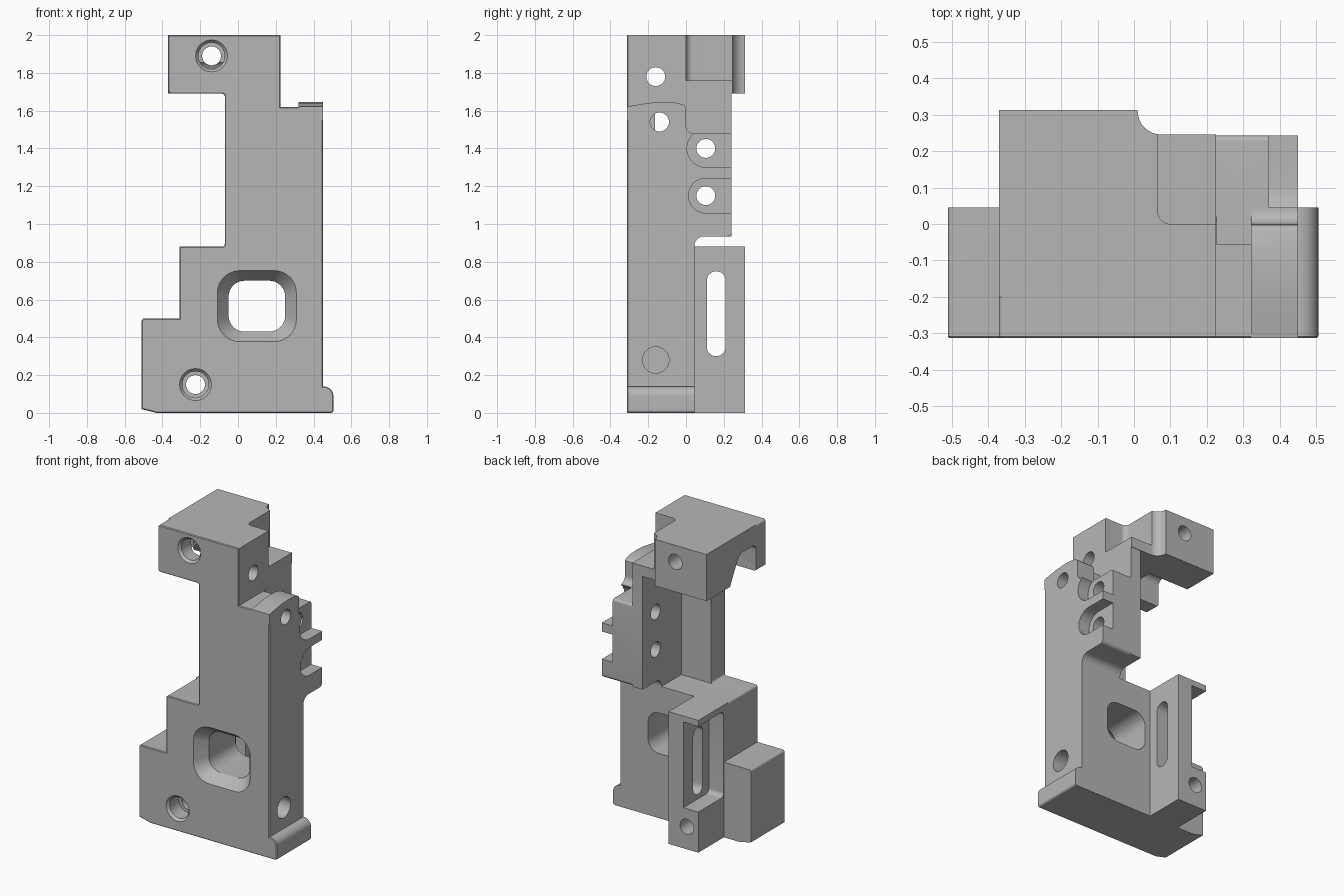
import bpy, bmesh, math
from mathutils import Vector

cube = bpy.data.objects.get("Cube")
if cube:
    bpy.data.objects.remove(cube, do_unlink=True)

grey = bpy.data.materials.new("plain grey")
grey.use_nodes = True
grey.diffuse_color = (0.47, 0.47, 0.47, 1)
grey.node_tree.nodes["Principled BSDF"].inputs["Base Color"].default_value = grey.diffuse_color


def rounded(corners, steps=8):
    """Profile from (a, b) or (a, b, radius) corners."""
    out, n = [], len(corners)
    for i, c in enumerate(corners):
        p = Vector(c[:2])
        if len(c) == 2:
            out.append(p)
            continue
        r = c[2]
        d1 = (Vector(corners[i - 1][:2]) - p).normalized()
        d2 = (Vector(corners[(i + 1) % n][:2]) - p).normalized()
        for k in range(steps + 1):
            t = math.pi / 2 * k / steps
            out.append(p + r * (d1 + d2) - r * (d2 * math.cos(t) + d1 * math.sin(t)))
    return [p for i, p in enumerate(out) if (p - out[i - 1]).length > 1e-4]


def rect(a0, a1, b0, b1, r=0):
    pts = [(a0, b0), (a1, b0), (a1, b1), (a0, b1)]
    return [p + (r,) for p in pts] if r else pts


def disc(a, b, r):
    return rect(a - r, a + r, b - r, b + r, r)


def prism(name, axis, corners, lo, hi, chamfer=0, taper=1):
    """Profile extruded along an axis; the low end may be chamfered or scaled."""
    def place(p, t):
        return {"x": (t, p.x, p.y), "y": (p.x, t, p.y), "z": (p.x, p.y, t)}[axis]
    pts = rounded(corners)
    mid = sum(pts, Vector((0, 0))) / len(pts)
    bm = bmesh.new()
    low = [bm.verts.new(place(mid + (p - mid) * taper, lo)) for p in pts]
    high = [bm.verts.new(place(p, hi)) for p in pts]
    cap = bm.faces.new(low)
    bm.faces.new(high[::-1])
    for i in range(len(pts)):
        bm.faces.new((low[i - 1], low[i], high[i], high[i - 1]))
    bmesh.ops.recalc_face_normals(bm, faces=bm.faces)
    if chamfer:
        bmesh.ops.bevel(bm, geom=list(cap.edges), offset=chamfer, segments=1,
                        affect="EDGES", clamp_overlap=True)
    mesh = bpy.data.meshes.new(name)
    bm.to_mesh(mesh)
    bm.free()
    mesh.materials.append(grey)
    ob = bpy.data.objects.new(name, mesh)
    bpy.context.collection.objects.link(ob)
    return ob


# Stepped front plate with the rounded lip at its lower corner
base = [(-.51, .5, .015), (-.51, .02), (-.43, 0), (.505, 0, .015), (.505, .14, .05),
        (.45, .14)]
front = base + [(.45, 1.62), (.225, 1.62), (.225, 2), (-.37, 2, .015), (-.37, 1.69, .015),
                (-.07, 1.69, .015), (-.07, .88, .015), (-.31, .88, .015), (-.31, .5)]
body = prism("bracket_body", "y", front, -.313, -.165, chamfer=.012)

# Solid parts joined behind the plate
lower = base + [(.45, .88), (-.31, .88, .015), (-.31, .5)]
head = [(-.37, -.2), (.225, -.2), (.225, .245), (.01, .245, .065), (.01, .313), (-.37, .313)]
side = [(-.2, .8), (.045, .8), (.045, .935, .05), (.242, .935, .025), (.242, 1.48, .015),
        (0, 1.48, .04), (0, 1.62), (-.2, 1.62)]
boss = [(-.313, 1.55), (0, 1.55), (0, 1.63, .02), (-.06, 1.643), (-.12, 1.646),
        (-.2, 1.641), (-.313, 1.622)]
solids = [
    prism("lower_body", "y", lower, -.2, .045),
    prism("slotted_flange", "y", rect(-.31, -.09, 0, .88), 0, .313),
    prism("head_block", "z", head, 1.69, 2),
    prism("rear_column", "x", rect(-.2, .242, .935, 1.75), .15, .225),
    prism("side_block", "x", side, .15, .45),
    prism("top_boss", "x", boss, .32, .45),
]

# Pockets, notches and openings
arch = [(-.21, 1.6), (.08, 1.6), (.065, 1.69), (-.03, 1.87, .04), (-.21, 1.87, .04)]
cutters = [
    prism("head_pocket", "z", [(.065, 0, .035), (.4, 0), (.4, .3), (.065, .3)], 1.76, 2.1),
    prism("head_arch", "x", arch, -.5, -.07),
    prism("flange_pocket", "x", [(.046, .27, .03), (.5, .27), (.5, .84), (.046, .84, .03)],
          -.5, -.2),
    prism("flange_slot", "x", rect(.11, .21, .3, .75, .05), -.4, .1),
    prism("boss_step", "x", rect(-.055, .3, 1.48, 1.8), .226, .32),
    prism("window", "y", rect(-.05, .25, .43, .7, .085), -.4, .2),
    prism("window_bevel", "y", rect(-.05, .25, .43, .7, .085), -.314, -.235, taper=1.4),
    prism("upper_side_hole", "x", disc(-.16, 1.78, .05), -.2, .4),
    prism("boss_hole", "x", disc(-.14, 1.54, .05), .148, .6),
    prism("blind_hole", "x", disc(-.16, .28, .07), .33, .6),
]
for z, r in ((1.4, .1), (1.15, .092)):
    u_shape = [(.105 - r, z - r, r), (.5, z - r), (.5, z + r), (.105 - r, z + r, r)]
    cutters.append(prism("side_recess", "x", u_shape, .37, .6))
    cutters.append(prism("side_hole", "x", disc(.105, z, .05), 0, .6))
for x, z in ((-.14, 1.89), (-.225, .15)):
    cutters.append(prism("screw_hole", "y", disc(x, z, .05), -.5, .5))
    cutters.append(prism("screw_counterbore", "y", disc(x, z, .07), -.4, -.2))
    cutters.append(prism("screw_bevel", "y", disc(x, z, .069), -.315, -.295, taper=1.25))

# Join, cut and tidy up
bpy.context.view_layer.objects.active = body
for group, operation in ((solids, "UNION"), (cutters, "DIFFERENCE")):
    for part in group:
        mod = body.modifiers.new(part.name, "BOOLEAN")
        mod.operation, mod.solver, mod.object = operation, "EXACT", part
        bpy.ops.object.modifier_apply(modifier=mod.name)
        bpy.data.objects.remove(part, do_unlink=True)

bpy.ops.object.select_all(action="DESELECT")
body.select_set(True)
bpy.ops.object.shade_smooth_by_angle(angle=math.radians(30))
